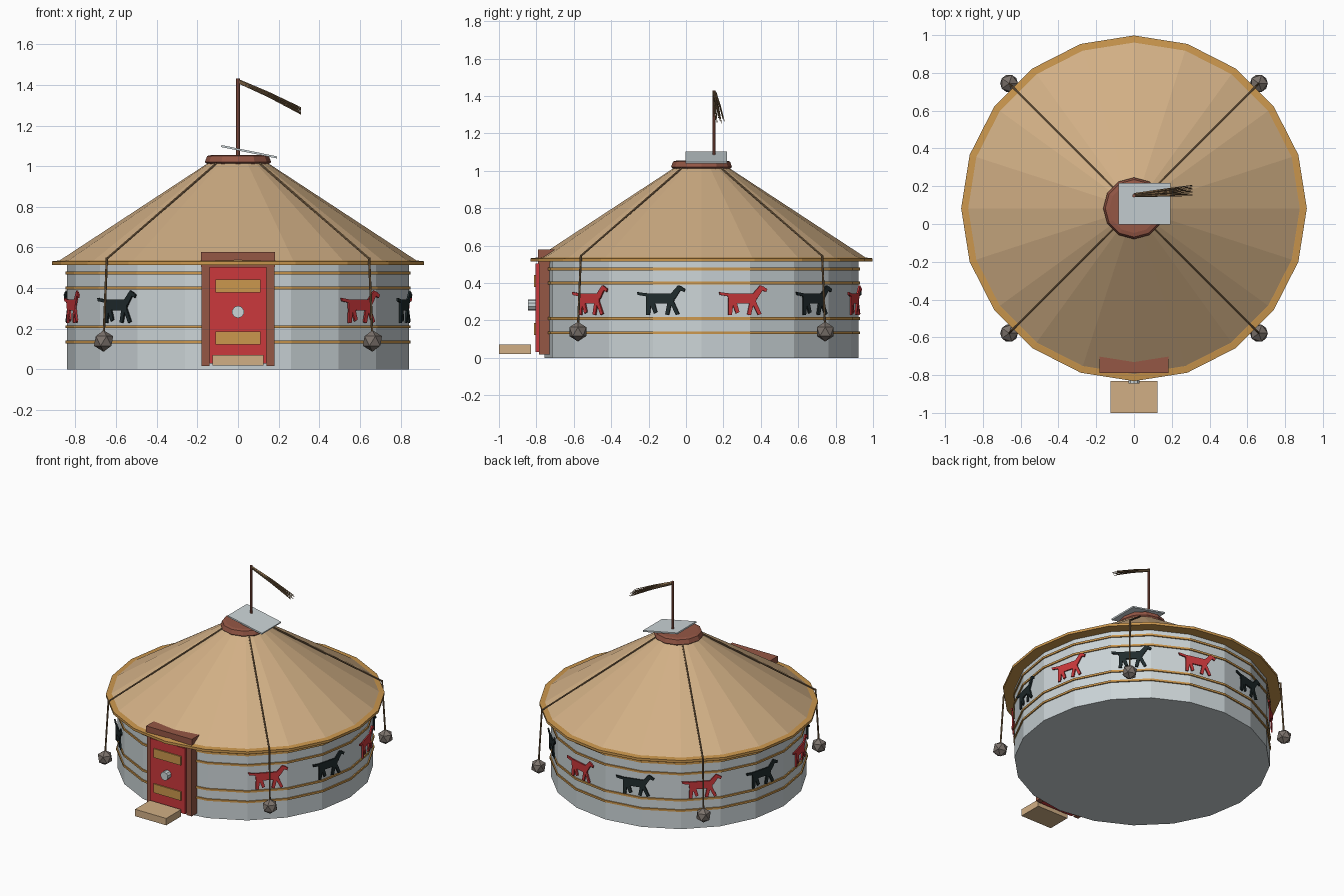
import bpy, bmesh, math
from mathutils import Vector, Matrix

if "Cube" in bpy.data.objects:
    bpy.data.objects.remove(bpy.data.objects["Cube"])

CY = 0.083          # the tent axis sits slightly behind the origin
SIDES = 20


def mat(name, rgb):
    m = bpy.data.materials.new(name)
    m.diffuse_color = (*rgb, 1)
    m.use_nodes = True
    m.node_tree.nodes["Principled BSDF"].inputs["Base Color"].default_value = m.diffuse_color
    return m


FELT = mat("pale grey felt", (0.60, 0.66, 0.68))
CANVAS = mat("tan canvas", (0.64, 0.43, 0.235))
TRIM = mat("ochre trim", (0.60, 0.31, 0.075))
WOOD = mat("red brown wood", (0.30, 0.095, 0.06))
RED = mat("bright red", (0.60, 0.04, 0.045))
BLACK = mat("dark slate", (0.014, 0.024, 0.026))
ROPE = mat("brown rope", (0.22, 0.135, 0.065))
STONE = mat("grey stone", (0.20, 0.17, 0.15))


def finish(name, bm, material):
    bmesh.ops.recalc_face_normals(bm, faces=bm.faces)
    me = bpy.data.meshes.new(name)
    bm.to_mesh(me)
    bm.free()
    me.materials.append(material)
    ob = bpy.data.objects.new(name, me)
    bpy.context.collection.objects.link(ob)
    return ob


def lathe(name, profile, sides, material, closed=False):
    """Turn (radius, z) points about the tent axis; open profiles get caps."""
    bm = bmesh.new()
    rings = []
    for r, z in profile:
        rings.append([bm.verts.new((r * math.cos(a), CY + r * math.sin(a), z))
                      for a in (2 * math.pi * i / sides for i in range(sides))])
    pairs = list(zip(rings, rings[1:]))
    if closed:
        pairs.append((rings[-1], rings[0]))
    else:
        bm.faces.new(rings[0])
        bm.faces.new(rings[-1])
    for a, b in pairs:
        for i in range(sides):
            j = (i + 1) % sides
            bm.faces.new((a[i], a[j], b[j], b[i]))
    return finish(name, bm, material)


def box(name, lo, hi, material):
    bm = bmesh.new()
    lo, hi = Vector(lo), Vector(hi)
    bmesh.ops.create_cube(bm, size=1, matrix=Matrix.Translation((lo + hi) / 2)
                          @ Matrix.Diagonal((*(hi - lo), 1)))
    return finish(name, bm, material)


def rod(bm, a, b, r, r2=None, sides=6):
    a, b = Vector(a), Vector(b)
    d = b - a
    m = Matrix.Translation((a + b) / 2) @ d.to_track_quat('Z', 'Y').to_matrix().to_4x4()
    bmesh.ops.create_cone(bm, cap_ends=True, segments=sides, radius1=r,
                          radius2=r if r2 is None else r2, depth=d.length, matrix=m)


# wall, roof, eave trim, crown ring
lathe("wall", [(0.84, 0), (0.84, 0.52)], SIDES, FELT)
lathe("eave_trim", [(0.915, 0.514), (0.915, 0.532), (0.88, 0.536)], SIDES, TRIM)
lathe("roof", [(0.887, 0.53), (0.14, 1.02)], SIDES, CANVAS)
lathe("crown_ring", [(0.14, 1.0), (0.163, 1.02), (0.152, 1.05), (0.13, 1.055)], 12, WOOD)

# girth bands round the wall
for i, z in enumerate((0.135, 0.21, 0.40, 0.475)):
    lathe(f"band_{i}", [(0.835, z - 0.007), (0.848, z - 0.007),
                        (0.848, z + 0.007), (0.835, z + 0.007)], SIDES, TRIM, True)

# smoke flap tilted over the crown
flap = box("smoke_flap", (-0.14, -0.11, -0.005), (0.14, 0.11, 0.005), FELT)
flap.location = (0.055, 0.108, 1.071)
flap.rotation_euler = (0, math.radians(11.5), 0)

# banner pole and hair strands
bm = bmesh.new()
rod(bm, (0, 0.15, 1.03), (0, 0.15, 1.43), 0.009, sides=8)
finish("banner_pole", bm, WOOD)
bm = bmesh.new()
for i in range(8):
    t = i / 7
    y = 0.15 + 0.055 * ((i * 3 % 8) / 7)
    start = Vector((0, 0.147 + 0.012 * ((i * 3 % 8) / 7), 1.424 - 0.012 * t))
    mid = Vector((0.15, (y + start.y) / 2, 1.362 - 0.02 * t))
    rod(bm, start, mid, 0.005, 0.004, 5)
    rod(bm, mid, (0.31, y, 1.288 - 0.033 * t), 0.004, 0.002, 5)
finish("banner_hair", bm, ROPE)

# four tie ropes with hanging stones
for k in range(4):
    a = math.radians(45 + 90 * k)

    def at(r, z):
        return Vector((r * math.cos(a), CY + r * math.sin(a), z))
    bm = bmesh.new()
    rod(bm, at(0.14, 1.02), at(0.912, 0.545), 0.006)
    rod(bm, at(0.912, 0.55), at(0.935, 0.15), 0.006)
    finish(f"tie_rope_{k}", bm, ROPE)
    bm = bmesh.new()
    bmesh.ops.create_icosphere(bm, subdivisions=1, radius=0.053,
                               matrix=Matrix.Translation(at(0.935, 0.14)))
    finish(f"weight_stone_{k}", bm, STONE)

# horse plates: simple convex pieces (u along the wall, height)
HORSE = [
    [(-0.082, 0.345), (-0.078, 0.292), (0.072, 0.290), (0.082, 0.345)],    # body
    [(0.050, 0.335), (0.080, 0.315), (0.122, 0.378), (0.098, 0.388)],      # neck
    [(0.098, 0.388), (0.095, 0.368), (0.130, 0.352), (0.137, 0.368)],      # head
    [(-0.078, 0.345), (-0.075, 0.328), (-0.125, 0.336), (-0.130, 0.352)],  # tail
    [(-0.078, 0.300), (-0.050, 0.300), (-0.060, 0.228), (-0.080, 0.228)],  # legs
    [(-0.060, 0.300), (-0.034, 0.300), (-0.018, 0.245), (-0.036, 0.236)],
    [(0.040, 0.300), (0.064, 0.300), (0.046, 0.228), (0.026, 0.232)],
    [(0.050, 0.300), (0.074, 0.300), (0.104, 0.236), (0.086, 0.228)],
]
for k in range(10):
    a = math.radians(-45 + 30 * k)
    out = Vector((math.cos(a), math.sin(a), 0))
    along = Vector((-math.sin(a), math.cos(a), 0))
    bm = bmesh.new()
    for piece in HORSE:
        layers = [[bm.verts.new(out * r + along * u + Vector((0, CY, z))) for u, z in piece]
                  for r in (0.842, 0.851)]
        bm.faces.new(layers[0])
        bm.faces.new(layers[1])
        for i in range(4):
            j = (i + 1) % 4
            bm.faces.new((layers[0][i], layers[0][j], layers[1][j], layers[1][i]))
    finish(f"horse_plate_{k}", bm, BLACK if k % 2 else RED)

# door: jambs, lintel, panel, plaques, knob and step
for name, s in (("left", -1), ("right", 1)):
    x = sorted((s * 0.14, s * 0.18))
    box(f"door_jamb_{name}", (x[0], -0.787, 0.018), (x[1], -0.70, 0.55), WOOD)
box("door_lintel", (-0.183, -0.79, 0.505), (0.183, -0.70, 0.578), WOOD)
box("door_panel", (-0.14, -0.805, 0.03), (0.14, -0.74, 0.505), RED)
for i, z in enumerate((0.155, 0.41)):
    box(f"door_plaque_{i}", (-0.11, -0.813, z - 0.032), (0.11, -0.804, z + 0.032), TRIM)
bm = bmesh.new()
rod(bm, (0, -0.845, 0.283), (0, -0.805, 0.283), 0.03, sides=10)
finish("door_knob", bm, FELT)
box("door_step", (-0.125, -1.0, 0.02), (0.125, -0.83, 0.07), CANVAS)
